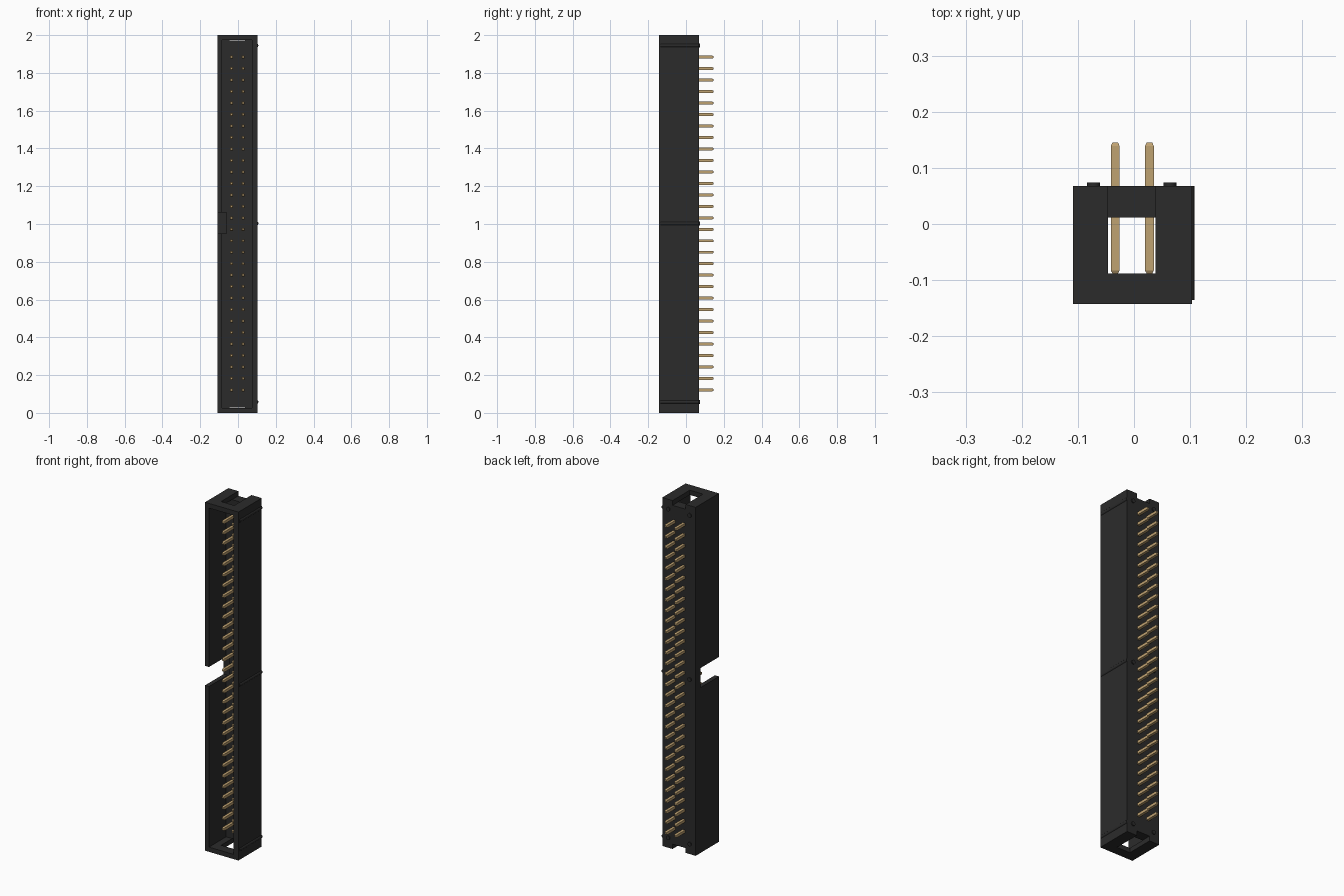
import bpy, bmesh, math
from mathutils import Matrix

if "Cube" in bpy.data.objects:
    bpy.data.objects.remove(bpy.data.objects["Cube"])


def material(name, rgb, roughness):
    m = bpy.data.materials.new(name)
    m.use_nodes = True
    m.diffuse_color = (*rgb, 1)
    b = m.node_tree.nodes["Principled BSDF"]
    b.inputs["Base Color"].default_value = (*rgb, 1)
    b.inputs["Roughness"].default_value = roughness
    return m


black = material("black plastic", (0.024, 0.024, 0.024), 0.6)
gold = material("gold pin", (0.52, 0.36, 0.165), 0.5)


def add_object(name, bm, mat):
    bmesh.ops.recalc_face_normals(bm, faces=bm.faces)
    me = bpy.data.meshes.new(name)
    bm.to_mesh(me)
    bm.free()
    me.materials.append(mat)
    ob = bpy.data.objects.new(name, me)
    bpy.context.collection.objects.link(ob)
    return ob


def box(name, xs, ys, zs, mat=black):
    bm = bmesh.new()
    bmesh.ops.create_cube(bm, size=1)
    for v in bm.verts:
        v.co = [r[0] if c < 0 else r[1] for c, r in zip(v.co, (xs, ys, zs))]
    return add_object(name, bm, mat)


def rod(name, x, z, y0, y1, radius):
    """Round bar along y."""
    bm = bmesh.new()
    bmesh.ops.create_cone(
        bm, cap_ends=True, segments=20, radius1=radius, radius2=radius, depth=y1 - y0,
        matrix=Matrix.Translation((x, (y0 + y1) / 2, z)) @ Matrix.Rotation(math.pi / 2, 4, "X"))
    ob = add_object(name, bm, black)
    select_only(ob)
    bpy.ops.object.shade_smooth_by_angle(angle=math.radians(35))
    return ob


def select_only(ob):
    bpy.ops.object.select_all(action="DESELECT")
    ob.select_set(True)
    bpy.context.view_layer.objects.active = ob


def cut(target, xs, ys, zs):
    cutter = box("cutter", xs, ys, zs)
    cutter.hide_render = True
    mod = target.modifiers.new("cut", "BOOLEAN")
    mod.operation, mod.solver, mod.object = "DIFFERENCE", "EXACT", cutter
    select_only(target)
    bpy.ops.object.modifier_apply(modifier=mod.name)
    bpy.data.objects.remove(cutter)


# Housing: open-fronted tray with a key slot and an opening at each end
housing = box("housing", (-0.109, 0.103), (-0.143, 0.068), (0, 2))
cut(housing, (-0.084, 0.073), (-0.3, 0.012), (0.027, 1.973))
cut(housing, (-0.3, -0.062), (-0.3, 0.024), (0.949, 1.061))
for z0, z1 in ((-0.1, 0.0275), (1.9725, 2.1)):
    cut(housing, (-0.046, 0.038), (-0.088, 0.2), (z0, z1))

# Side ribs and back standoff nubs at three heights
for place, z in (("lower", 0.058), ("middle", 1.003), ("upper", 1.945)):
    rod(f"{place}_side_rib", 0.098, z, -0.135, 0.068, 0.010)
    for side, x in (("right", -0.072), ("left", 0.064)):
        rod(f"{place}_{side}_nub", x, z, 0.06, 0.074, 0.0115)

# Pins: one square bar with tapered tips, repeated in two columns of thirty
bm = bmesh.new()
rings = []
for y, h in ((-0.088, 0.005), (-0.083, 0.0078), (0.139, 0.0078), (0.145, 0.005)):
    rings.append([bm.verts.new((-0.0335 + sx * h, y, 0.1215 + sz * h))
                  for sx, sz in ((-1, -1), (1, -1), (1, 1), (-1, 1))])
for a, b in zip(rings, rings[1:]):
    for i in range(4):
        j = (i + 1) % 4
        bm.faces.new((a[i], a[j], b[j], b[i]))
bm.faces.new(rings[0])
bm.faces.new(rings[-1])
pins = add_object("contact_pins", bm, gold)
for count, step in ((2, (0.061, 0, 0)), (30, (0, 0, 0.06075))):
    arr = pins.modifiers.new("repeat", "ARRAY")
    arr.count = count
    arr.use_relative_offset = False
    arr.use_constant_offset = True
    arr.constant_offset_displace = step
